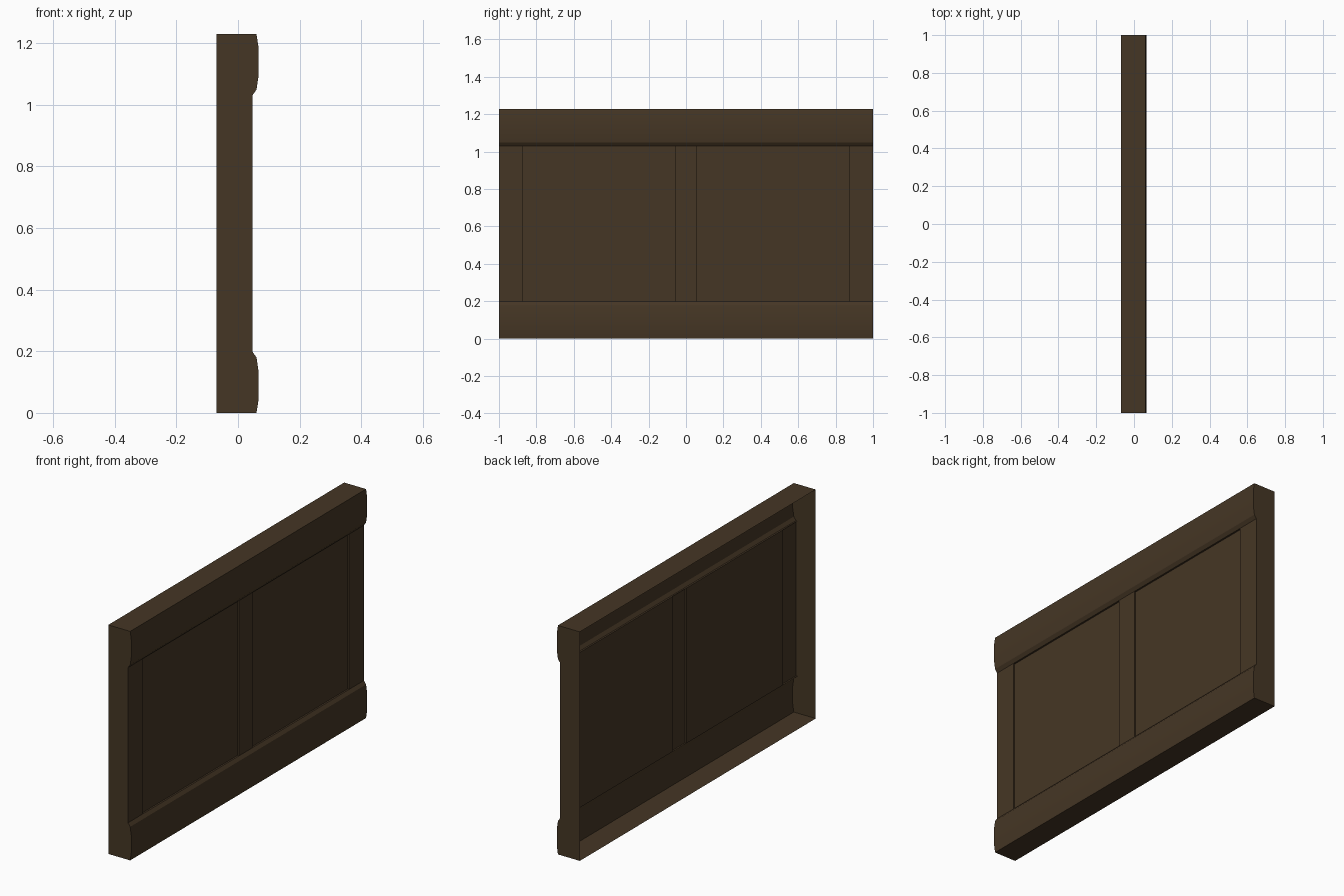
import bpy, bmesh
from mathutils import Vector

if "Cube" in bpy.data.objects:
    bpy.data.objects.remove(bpy.data.objects["Cube"])

BACK, FACE, PANEL = -0.07, 0.047, 0.038   # depths in x
H, RAIL = 1.229, 0.198                    # total height, rail height

wood = bpy.data.materials.new("dark_brown_wood")
wood.diffuse_color = (0.060, 0.037, 0.018, 1)
wood.use_nodes = True
wood.node_tree.nodes["Principled BSDF"].inputs["Base Color"].default_value = wood.diffuse_color


def finish(name, bm, smooth=False):
    me = bpy.data.meshes.new(name)
    bm.to_mesh(me)
    bm.free()
    me.materials.append(wood)
    ob = bpy.data.objects.new(name, me)
    bpy.context.collection.objects.link(ob)
    if smooth:
        bpy.ops.object.select_all(action='DESELECT')
        ob.select_set(True)
        bpy.context.view_layer.objects.active = ob
        bpy.ops.object.shade_smooth_by_angle(angle=0.45)
    return ob


def sheet(name, path, sweep, smooth=False):
    """Sweep an open path along a vector."""
    bm = bmesh.new()
    a = [bm.verts.new(p) for p in path]
    b = [bm.verts.new(Vector(p) + Vector(sweep)) for p in path]
    for i in range(len(path) - 1):
        bm.faces.new((a[i], a[i + 1], b[i + 1], b[i]))
    return finish(name, bm, smooth)


# rounded rail moulding: (x, distance from the outer edge)
mould = [(0.060, 0), (0.067, 0.045), (0.067, 0.133), (0.060, 0.180), (FACE, RAIL)]
top = [(BACK, H)] + [(x, H - d) for x, d in mould]
bottom = [(x, d) for x, d in reversed(mould)] + [(BACK, 0)]

# top and bottom rails, open at the back
sheet("top_rail", [(x, -1, z) for x, z in top + [(PANEL, H - RAIL)]], (0, 2, 0), True)
sheet("bottom_rail", [(x, -1, z) for x, z in [(PANEL, RAIL)] + bottom], (0, 2, 0), True)

# end caps follow the whole outline
for name, y in (("front_end", -1), ("back_end", 1)):
    bm = bmesh.new()
    f = bm.faces.new([bm.verts.new((x, y, z)) for x, z in top + bottom])
    f.normal_update()
    if f.normal.y * y < 0:
        f.normal_flip()
    finish(name, bm)

# upright stiles standing slightly proud of the panels
up = (0, 0, H - 2 * RAIL)
for name, y0, y1 in (("front_stile", -1, -0.875), ("middle_stile", -0.058, 0.058),
                     ("back_stile", 0.875, 1)):
    path = [(FACE, y0, RAIL), (FACE, y1, RAIL)]
    if y0 > -1:
        path.insert(0, (PANEL, y0, RAIL))
    if y1 < 1:
        path.append((PANEL, y1, RAIL))
    sheet(name, path, up)

# recessed panels
for name, y0, y1 in (("front_panel", -0.875, -0.058), ("back_panel", 0.058, 0.875)):
    sheet(name, [(PANEL, y0, RAIL), (PANEL, y1, RAIL)], up)
